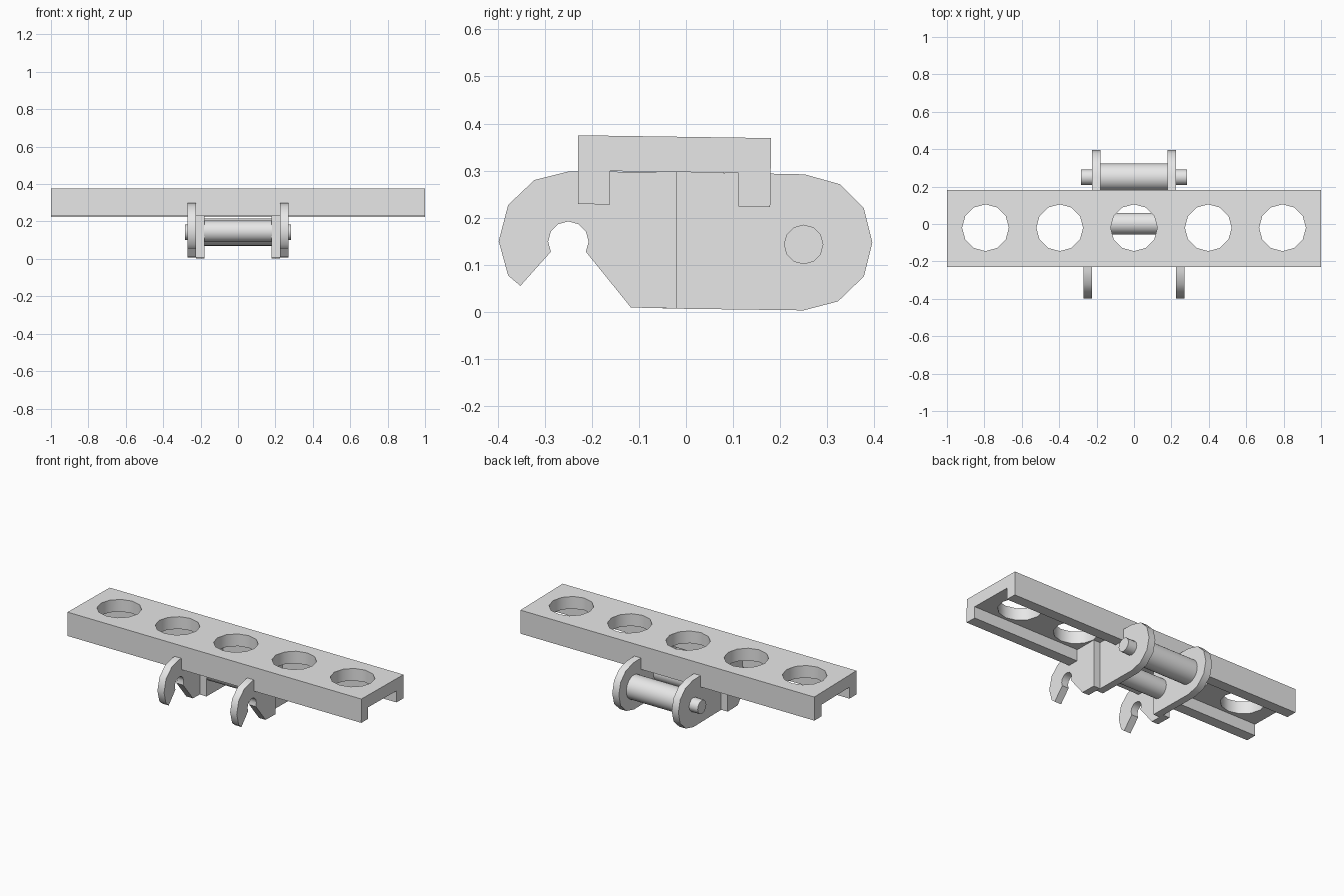
import bpy, bmesh, math
from mathutils import Matrix

cube = bpy.data.objects.get("Cube")
if cube:
    bpy.data.objects.remove(cube, do_unlink=True)

steel = bpy.data.materials.new("plain grey steel")
steel.use_nodes = True
GREY = (0.8, 0.8, 0.8, 1)
steel.diffuse_color = GREY
steel.node_tree.nodes["Principled BSDF"].inputs["Base Color"].default_value = GREY


def finish(name, bm):
    bmesh.ops.recalc_face_normals(bm, faces=bm.faces[:])
    mesh = bpy.data.meshes.new(name)
    bm.to_mesh(mesh)
    bm.free()
    mesh.materials.append(steel)
    obj = bpy.data.objects.new(name, mesh)
    bpy.context.collection.objects.link(obj)
    return obj


def smooth(obj):
    bpy.ops.object.select_all(action='DESELECT')
    obj.select_set(True)
    bpy.context.view_layer.objects.active = obj
    bpy.ops.object.shade_smooth_by_angle(angle=math.radians(35))


def extrude_profile(name, points, x0, x1):
    """Side outline in (y, z), extruded along x."""
    bm = bmesh.new()
    face = bm.faces.new([bm.verts.new((x0, y, z)) for y, z in points])
    ext = bmesh.ops.extrude_face_region(bm, geom=[face])
    verts = [v for v in ext["geom"] if isinstance(v, bmesh.types.BMVert)]
    bmesh.ops.translate(bm, vec=(x1 - x0, 0, 0), verts=verts)
    return finish(name, bm)


def cross_cylinder(name, y, z, radius, half_length, sides):
    """Cylinder lying along x."""
    bm = bmesh.new()
    place = Matrix.Translation((0, y, z)) @ Matrix.Rotation(math.pi / 2, 4, 'Y')
    bmesh.ops.create_cone(bm, cap_ends=True, segments=sides, radius1=radius,
                          radius2=radius, depth=2 * half_length, matrix=place)
    smooth(finish(name, bm))


# Channel-shaped shoe with five round holes
shoe = extrude_profile("track_shoe", [
    (-.229, .375), (.181, .369), (.179, .223), (.112, .224),
    (.112, .295), (-.162, .299), (-.162, .228), (-.23, .229)], -1, 1)
bm = bmesh.new()
for i in range(-2, 3):
    bmesh.ops.create_cone(bm, cap_ends=True, segments=12, radius1=.125, radius2=.125,
                          depth=.4, matrix=Matrix.Translation((i * .397, -.02, .35)))
cutter = finish("hole_cutter", bm)
cutter.hide_render = True
cut = shoe.modifiers.new("holes", 'BOOLEAN')
cut.operation = 'DIFFERENCE'
cut.solver = 'EXACT'
cut.object = cutter
bpy.context.view_layer.objects.active = shoe
bpy.ops.object.modifier_apply(modifier=cut.name)
bpy.data.objects.remove(cutter, do_unlink=True)
smooth(shoe)

# Hooked front plates outside, rounded rear plates inside
notch = [(-.25 + .043 * math.cos(math.radians(a)), .149 + .043 * math.sin(math.radians(a)))
         for a in range(210, -31, -30)]
hook = [(-.02, .297), (-.25, .298), (-.322, .28), (-.378, .227), (-.398, .15),
        (-.378, .077), (-.352, .055)] + notch + [(-.117, .009), (-.02, .007)]
rear = [(-.05, .298), (-.05, .007), (.25, .003), (.323, .022), (.378, .075),
        (.396, .147), (.378, .22), (.327, .271), (.252, .292)]
for side, s in (("left", 1), ("right", -1)):
    smooth(extrude_profile(side + "_hook_plate", hook, s * .225, s * .27))
    smooth(extrude_profile(side + "_rear_plate", rear, s * .18, s * .225))

# Cross members between the plates
cross_cylinder("rear_bushing", .25, .143, .073, .182, 32)
cross_cylinder("rear_pin", .25, .143, .042, .284, 12)
cross_cylinder("middle_bar", .002, .147, .058, .182, 32)
